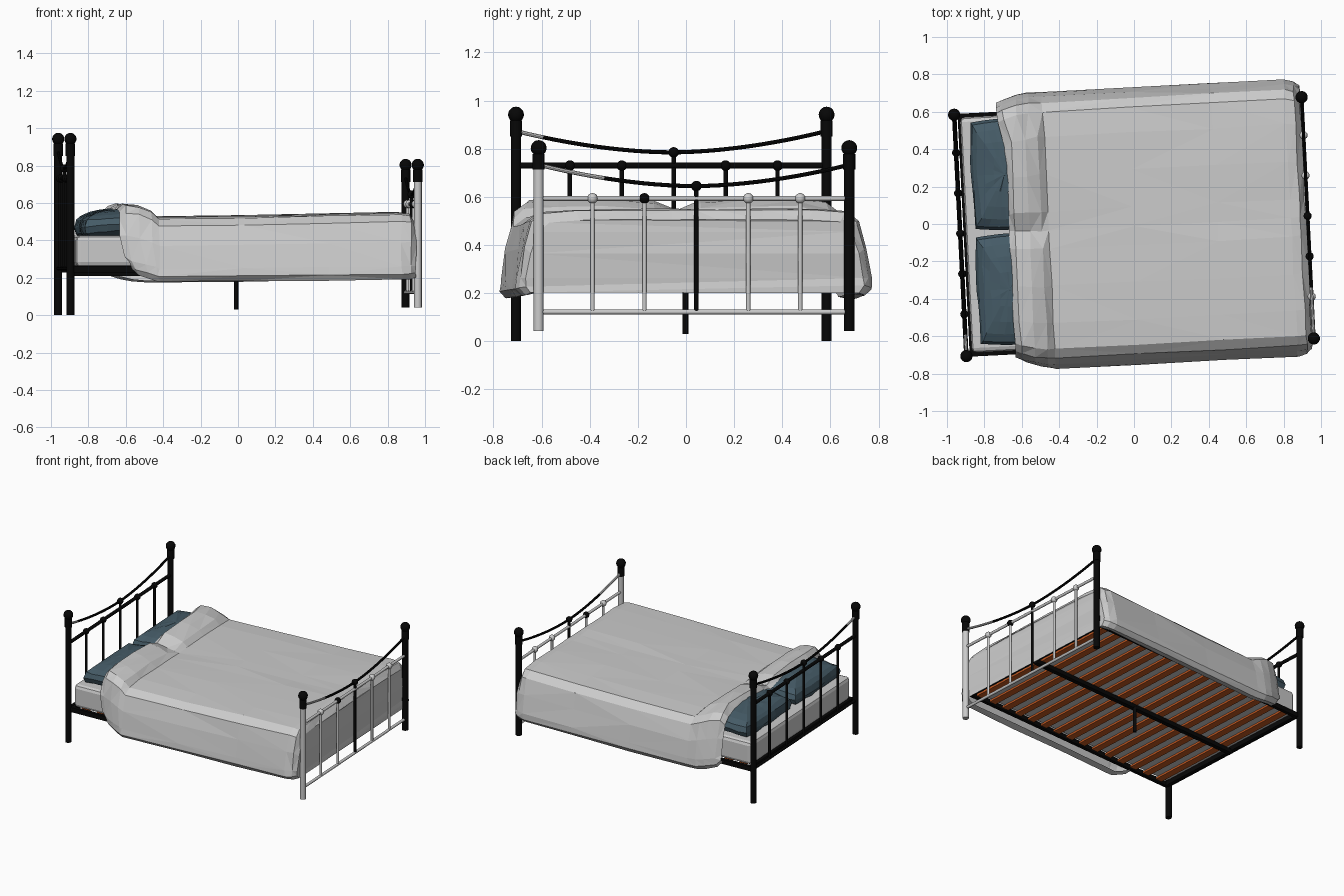
import bpy, bmesh, math, random
from mathutils import Matrix, Vector

if "Cube" in bpy.data.objects:
    bpy.data.objects.remove(bpy.data.objects["Cube"])

random.seed(4)
# The whole bed stands slightly turned about z
BED = Matrix.Translation((0, -0.014, 0)) @ Matrix.Rotation(math.radians(2.9), 4, 'Z')


def material(name, rgb):
    m = bpy.data.materials.new(name)
    m.diffuse_color = (*rgb, 1)
    m.use_nodes = True
    m.node_tree.nodes["Principled BSDF"].inputs["Base Color"].default_value = m.diffuse_color
    return m


BLACK = material("black_metal", (0.002, 0.002, 0.002))
WOOD = material("slat_wood", (0.55, 0.1, 0.015))
BLUE = material("pillow_blue", (0.06, 0.105, 0.135))


def finish(bm, name, mat=None, smooth=False):
    bmesh.ops.recalc_face_normals(bm, faces=bm.faces)
    me = bpy.data.meshes.new(name)
    bm.to_mesh(me)
    bm.free()
    ob = bpy.data.objects.new(name, me)
    bpy.context.collection.objects.link(ob)
    ob.matrix_world = BED
    if mat:
        me.materials.append(mat)
    if smooth:
        bpy.ops.object.select_all(action='DESELECT')
        ob.select_set(True)
        bpy.context.view_layer.objects.active = ob
        bpy.ops.object.shade_smooth_by_angle(angle=math.radians(40))
    return ob


def tube(name, pts, r, mat=BLACK, sides=12):
    bm = bmesh.new()
    pts = [Vector(p) for p in pts]
    rings = []
    for i, p in enumerate(pts):
        t = pts[min(i + 1, len(pts) - 1)] - pts[max(i - 1, 0)]
        u = t.cross(Vector((1, 0, 0))).normalized()
        v = t.cross(u).normalized()
        rings.append([bm.verts.new(p + r * (math.cos(a) * u + math.sin(a) * v))
                      for a in (2 * math.pi * k / sides for k in range(sides))])
    for a, b in zip(rings, rings[1:]):
        for k in range(sides):
            bm.faces.new((a[k], a[(k + 1) % sides], b[(k + 1) % sides], b[k]))
    bm.faces.new(rings[0])
    bm.faces.new(rings[-1])
    return finish(bm, name, mat, True)


def ball(name, loc, r, mat=BLACK):
    bm = bmesh.new()
    bmesh.ops.create_uvsphere(bm, u_segments=14, v_segments=10, radius=r,
                              matrix=Matrix.Translation(loc))
    return finish(bm, name, mat, True)


def box(name, lo, hi, mat=None, bevel=0):
    bm = bmesh.new()
    lo, hi = Vector(lo), Vector(hi)
    bmesh.ops.create_cube(bm, size=1, matrix=Matrix.Translation((lo + hi) / 2)
                          @ Matrix.Diagonal((*(hi - lo), 1)))
    if bevel:
        bmesh.ops.bevel(bm, geom=bm.edges[:], offset=bevel, segments=2,
                        profile=0.5, affect='EDGES')
    return finish(bm, name, mat)


def end_board(name, x, z0, ztop, bar, low, sag, ends, bar_r, metal, grey_to):
    # Posts with collars and ball finials
    for side, y in (("front", -0.646), ("back", 0.646)):
        m = metal if side == "front" else BLACK
        tube(f"{name}_{side}_post", [(x, y, z0), (x, y, ztop - 0.06)], 0.021, m, 16)
        tube(f"{name}_{side}_collar", [(x, y, ztop - 0.09), (x, y, ztop - 0.025)], 0.025, sides=16)
        ball(f"{name}_{side}_finial", (x, y, ztop), 0.033)
    # Straight rails
    tube(f"{name}_upper_rail", [(x, -0.646, bar), (x, 0.646, bar)], bar_r, metal)
    tube(f"{name}_lower_rail", [(x, -0.646, low), (x, 0.646, low)], 0.01, metal)
    # Sagging top rod, its front stretch is left grey
    rod = [(x, 0.64 * t, sag + (ends - sag) * abs(t) ** 1.8)
           for t in (k / 12 for k in range(-12, 13))]
    tube(f"{name}_rod_front", rod[:grey_to + 1], 0.0085, None, 8)
    tube(f"{name}_rod", rod[grey_to:], 0.0085, BLACK, 8)
    # Spindles with knots
    for k in range(-2, 3):
        y, m = k * 0.216 + 0.010, (BLACK if k == 0 else metal)
        top = sag if k == 0 else bar
        tube(f"{name}_spindle_{k + 3}", [(x, y, low), (x, y, top)], 0.009, m)
        ball(f"{name}_knot_{k + 3}", (x, y, top), 0.022, BLACK if k == -1 else m)


end_board("headboard", -0.93, 0.002, 0.942, 0.73, 0.25, 0.785, 0.872, 0.012, BLACK, 2)
end_board("footboard", 0.93, 0.042, 0.803, 0.594, 0.122, 0.645, 0.732, 0.010, None, 5)

# Frame rails, centre beam and support leg
for side, y in (("front", -0.638), ("back", 0.638)):
    box(f"{side}_side_rail", (-0.93, y - 0.012, 0.228), (0.91, y + 0.012, 0.262), BLACK)
for end, x in (("head", -0.9), ("foot", 0.89)):
    box(f"{end}_cross_rail", (x - 0.012, -0.64, 0.228), (x + 0.012, 0.64, 0.262), BLACK)
box("centre_beam", (-0.9, -0.016, 0.21), (0.89, 0.016, 0.24), BLACK)
tube("centre_leg", [(-0.01, 0.012, 0.03), (-0.01, 0.012, 0.22)], 0.012)

# Slats
N = 15
for k in range(N):
    x = -0.82 + 1.64 * k / (N - 1)
    box(f"slat_{k + 1}", (x - 0.026, -0.625, 0.24), (x + 0.026, 0.625, 0.254), WOOD)

# Mattress
box("mattress", (-0.9, -0.63, 0.258), (0.89, 0.63, 0.425), None, 0.025)


# Pillows: squared-off ellipsoids, sloping down under the quilt
def pillow(name, cy):
    bm = bmesh.new()
    bmesh.ops.create_uvsphere(bm, u_segments=24, v_segments=10, radius=1)
    for v in bm.verts:
        x, y, z = v.co
        f = math.hypot(x, y) / max(abs(x), abs(y), 1e-6)
        f = 1 + (f - 1) * 0.85
        j = random.uniform(-0.004, 0.004)
        v.co = (-0.68 + 0.175 * x * f + j, cy + 0.298 * y * f,
                0.487 + 0.08 * math.copysign(abs(z) ** 0.7, z)
                + (0.02 * x if x < 0.2 else 0.004 - 0.05 * (x - 0.2)) + j)
    finish(bm, name, BLUE)


pillow("front_pillow", -0.30)
pillow("back_pillow", 0.315)

# Quilt: cross-sections swept from head to foot: x, top z, hem z, width, centre dip
stations = [(-0.668, 0.565, 0.25, 0.93, 0.04), (-0.635, 0.598, 0.215, 0.955, 0.05),
            (-0.56, 0.59, 0.195, 0.985, 0.055), (-0.495, 0.562, 0.182, 1.0, 0.035),
            (-0.455, 0.526, 0.178, 1.0, 0.004), (0.0, 0.532, 0.18, 1.0, 0.0),
            (0.45, 0.541, 0.185, 1.0, 0.0), (0.84, 0.55, 0.19, 1.0, 0.0),
            (0.89, 0.545, 0.195, 0.985, 0.0), (0.918, 0.505, 0.20, 0.95, 0.0)]
bm = bmesh.new()
rows = []
for i, (x, top, hem, w, dip) in enumerate(stations):
    h = top - hem
    half = [(0.1, top - dip * 0.3), (0.3, top), (0.5, top - 0.002), (0.635, top - 0.012),
            (0.685, top - 0.05), (0.715, hem + 0.55 * h), (0.738, hem + 0.2 * h),
            (0.742, hem + 0.03), (0.715, hem), (0.67, hem + 0.01)]
    prof = [(-y, z) for y, z in reversed(half)] + [(0, top - dip)] + half
    row = []
    for y, z in prof:
        j = [random.uniform(-0.005, 0.005) for _ in range(3)]
        # Head edge: the back hem reaches further up the bed than the front one
        shift = 0
        if i < 4 and y > 0.6:
            shift = -0.035
        elif i < 4 and y < -0.6:
            shift = 0.1 * max(0, 0.36 - z) / 0.16 * (1 - i / 4)
        row.append(bm.verts.new((x + shift + j[0], y * w + 0.004 + j[1], z + j[2] * 0.7)))
    rows.append(row)
for a, b in zip(rows, rows[1:]):
    for k in range(len(a) - 1):
        bm.faces.new((a[k], a[k + 1], b[k + 1], b[k]))
# Foot drop: strips joining the two halves of the last section
last, n = rows[-1], len(rows[-1])
for k in range(n // 2 - 1):
    bm.faces.new((last[k], last[k + 1], last[n - 2 - k], last[n - 1 - k]))
bm.faces.new(last[n // 2 - 1:n // 2 + 2])
bmesh.ops.triangulate(bm, faces=bm.faces[:])
finish(bm, "quilt")
